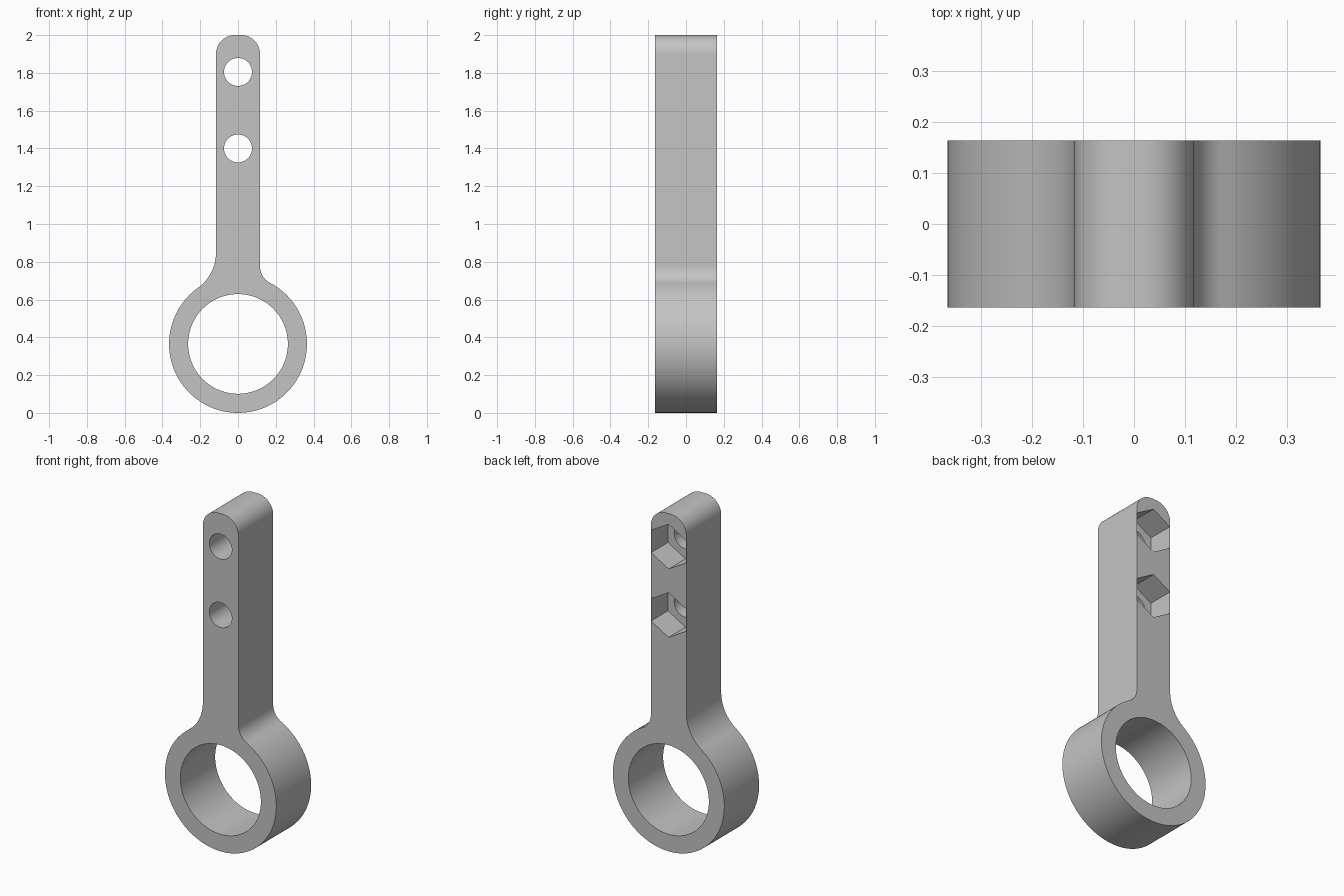
import bpy, bmesh
from math import pi, sin, cos, atan2, sqrt, radians

cube = bpy.data.objects.get("Cube")
if cube:
    bpy.data.objects.remove(cube, do_unlink=True)

HALF_DEPTH = 0.163
HALF_WIDTH = 0.1165
RING_R, BORE_R = 0.365, 0.264
TOP, CORNER_R = 2.0, 0.1
BOLT_HEIGHTS = (1.4, 1.805)
POCKET_DEPTH = 0.158

grey = bpy.data.materials.new("plain grey")
grey.use_nodes = True
colour = (0.55, 0.55, 0.55, 1)
grey.diffuse_color = colour
grey.node_tree.nodes["Principled BSDF"].inputs["Base Color"].default_value = colour


def arc(cx, cz, r, start, end, steps):
    """Points along an arc in the x-z plane."""
    angles = [start + (end - start) * i / steps for i in range(steps + 1)]
    return [(cx + r * cos(a), cz + r * sin(a)) for a in angles]


def prism(name, outline, y0, y1):
    """Extrude a closed x-z outline between two depths."""
    bm = bmesh.new()
    face = bm.faces.new([bm.verts.new((x, y0, z)) for x, z in outline])
    moved = bmesh.ops.extrude_face_region(bm, geom=[face])["geom"]
    verts = [v for v in moved if isinstance(v, bmesh.types.BMVert)]
    bmesh.ops.translate(bm, verts=verts, vec=(0, y1 - y0, 0))
    bmesh.ops.recalc_face_normals(bm, faces=bm.faces)
    mesh = bpy.data.meshes.new(name)
    bm.to_mesh(mesh)
    bm.free()
    mesh.materials.append(grey)
    obj = bpy.data.objects.new(name, mesh)
    bpy.context.collection.objects.link(obj)
    return obj


def cut(target, outline, y0, y1):
    """Subtract a prism from the target."""
    cutter = prism("cutter", outline, y0, y1)
    cutter.hide_render = True
    mod = target.modifiers.new("cut", "BOOLEAN")
    mod.operation = "DIFFERENCE"
    mod.solver = "EXACT"
    mod.object = cutter
    bpy.context.view_layer.objects.active = target
    bpy.ops.object.modifier_apply(modifier=mod.name)
    bpy.data.objects.remove(cutter, do_unlink=True)


def fillet(r):
    """Centre of a fillet touching arm and ring, and its angle from the ring centre."""
    x = HALF_WIDTH + r
    rise = sqrt((RING_R + r) ** 2 - x * x)
    return x, RING_R + rise, atan2(rise, x)


# Outline of ring and arm, with a wider fillet on one side
SMALL, LARGE = 0.1, 0.23
rx, rz, ra = fillet(SMALL)
lx, lz, la = fillet(LARGE)
corner_x, corner_z = HALF_WIDTH - CORNER_R, TOP - CORNER_R
outline = arc(0, RING_R, RING_R, pi - la, 2 * pi + ra, 96)
outline += arc(rx, rz, SMALL, pi + ra, pi, 16)[1:]
outline += arc(corner_x, corner_z, CORNER_R, 0, pi / 2, 20)
outline += arc(-corner_x, corner_z, CORNER_R, pi / 2, pi, 20)
outline += arc(-lx, lz, LARGE, 0, -la, 20)[:-1]
body = prism("ring_arm_bracket", outline, -HALF_DEPTH, HALF_DEPTH)

# Large bore through the ring
cut(body, arc(0, RING_R, BORE_R, 0, 2 * pi, 96)[:-1], -1, 1)

# Bolt holes, each with a hexagonal nut pocket at the back
for z in BOLT_HEIGHTS:
    cut(body, arc(0, z, 0.074, 0, 2 * pi, 48)[:-1], -1, 1)
    cut(body, arc(0, z, 0.1325, pi / 6, pi / 6 + 2 * pi, 6)[:-1],
        HALF_DEPTH - POCKET_DEPTH, 1)

bpy.ops.object.select_all(action="DESELECT")
body.select_set(True)
bpy.context.view_layer.objects.active = body
bpy.ops.object.shade_smooth_by_angle(angle=radians(30))
